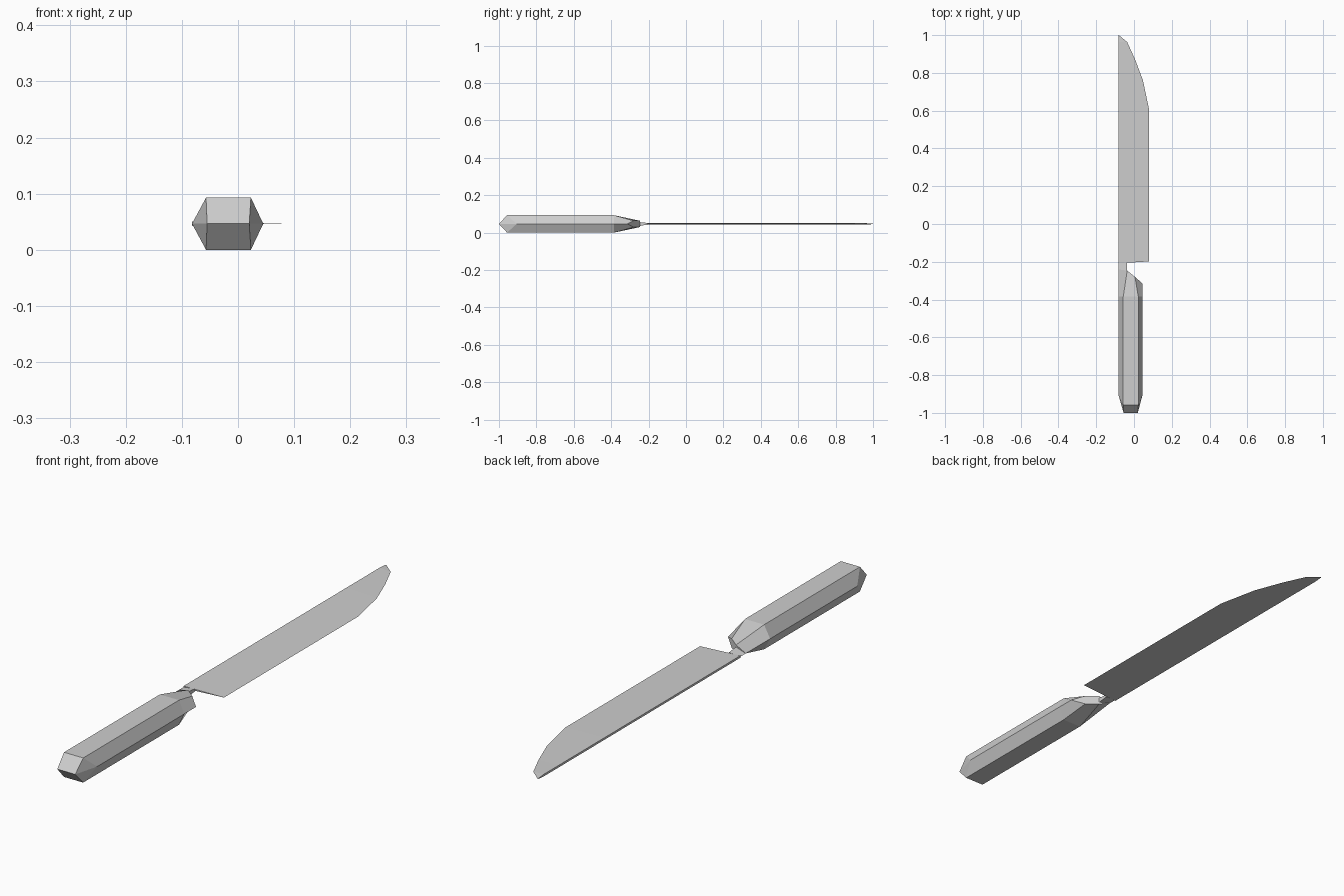
import bpy
import bmesh

cube = bpy.data.objects.get("Cube")
if cube:
    bpy.data.objects.remove(cube, do_unlink=True)

MID = 0.0465      # height of the centre plane
LEFT = -0.082     # spine side

grey = bpy.data.materials.new("light_grey")
grey.use_nodes = True
grey.diffuse_color = (0.62, 0.62, 0.62, 1)
grey.node_tree.nodes["Principled BSDF"].inputs["Base Color"].default_value = (0.62, 0.62, 0.62, 1)


def loft(name, rings):
    """Skin a row of equal cross-sections and cap both ends."""
    bm = bmesh.new()
    rows = [[bm.verts.new(p) for p in ring] for ring in rings]
    n = len(rows[0])
    for a, b in zip(rows, rows[1:]):
        for i in range(n):
            j = (i + 1) % n
            bm.faces.new((a[i], a[j], b[j], b[i]))
    bm.faces.new(rows[0][::-1])
    bm.faces.new(rows[-1])
    bmesh.ops.remove_doubles(bm, verts=bm.verts, dist=0.0001)
    bmesh.ops.recalc_face_normals(bm, faces=bm.faces)
    mesh = bpy.data.meshes.new(name)
    bm.to_mesh(mesh)
    bm.free()
    mesh.materials.append(grey)
    obj = bpy.data.objects.new(name, mesh)
    bpy.context.collection.objects.link(obj)
    return obj


def hexagon(left, top_left, top_right, right, half):
    """Six-sided section mirrored about the centre plane; corners are (x, y)."""
    return [(*left, MID), (*top_left, MID + half), (*top_right, MID + half),
            (*right, MID), (*top_right, MID - half), (*top_left, MID - half)]


# Handle: bevelled butt, straight grip, slanted taper toward the blade
loft("handle", [
    hexagon((-0.055, -1), (-0.055, -1), (0.02, -1), (0.02, -1), 0),
    hexagon((LEFT, -0.905), (-0.057, -0.957), (0.023, -0.957), (0.045, -0.905), MID),
    hexagon((LEFT, -0.385), (-0.057, -0.385), (0.023, -0.385), (0.045, -0.385), MID),
    hexagon((LEFT, -0.24), (-0.036, -0.247), (0.005, -0.28), (0.045, -0.315), 0.017),
])

# Neck: thin tang joining handle and blade
loft("neck", [
    [(LEFT, y, MID), (-0.036, y, MID + h), (-0.036, y, MID - h)]
    for y, h in ((-0.3, 0.012), (-0.245, 0.009), (-0.205, 0.005))
])

# Blade: wedge section from spine to cutting edge, curved toward the point
outline = [(0.08, -0.198), (0.08, 0.605), (0.047, 0.762), (0.005, 0.873), (-0.036, 0.963)]
sections = []
for x, y in outline:
    spine_y = -0.208 if y < 0 else y
    sections.append([(LEFT, spine_y, MID + 0.004), (x, y, MID), (LEFT, spine_y, MID - 0.004)])
sections.append([(LEFT, 1, MID + 0.001), (LEFT + 0.002, 1, MID), (LEFT, 1, MID - 0.001)])
loft("blade", sections)
